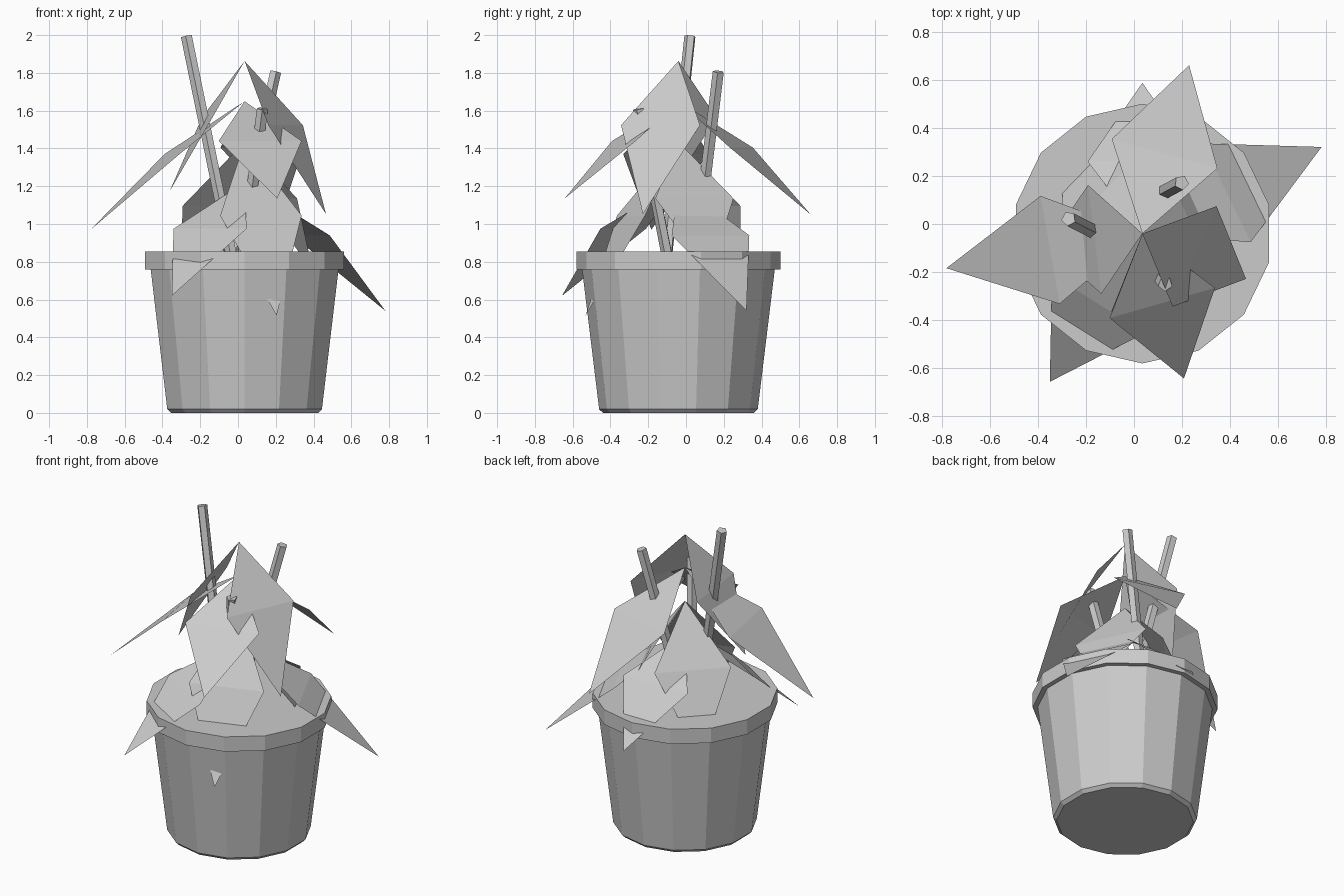
import bpy, math
from mathutils import Vector

if "Cube" in bpy.data.objects:
    bpy.data.objects.remove(bpy.data.objects["Cube"])

CX, CY = 0.035, -0.04      # plant axis


def make(name, verts, faces):
    me = bpy.data.meshes.new(name)
    me.from_pydata(verts, [], faces)
    me.update()
    ob = bpy.data.objects.new(name, me)
    bpy.context.collection.objects.link(ob)
    return ob


def lathe(name, profile, n):
    """Closed solid of revolution from (radius, z) rings."""
    verts, faces = [], []
    for r, z in profile:
        for i in range(n):
            a = 2 * math.pi * i / n - math.pi / 2
            verts.append((CX + r * math.cos(a), CY + r * math.sin(a), z))
    for k in range(len(profile) - 1):
        for i in range(n):
            j = (i + 1) % n
            faces.append((k*n + i, k*n + j, (k+1)*n + j, (k+1)*n + i))
    faces.append(tuple(reversed(range(n))))
    faces.append(tuple(range((len(profile) - 1) * n, len(profile) * n)))
    return make(name, verts, faces)


# Pot with overhanging rim, 14 sides
lathe("pot", [(0.40, 0.0), (0.42, 0.02), (0.51, 0.76), (0.54, 0.76), (0.54, 0.855)], 14)


def stalk(name, base, top, r=0.031):
    base, top = Vector(base), Vector(top)
    d = top - base
    bpy.ops.mesh.primitive_cylinder_add(vertices=5, radius=r, depth=d.length,
                                        location=(base + top) / 2)
    ob = bpy.context.object
    ob.name = name
    ob.rotation_euler = d.to_track_quat('Z', 'Y').to_euler()


# Bare stalks
stalk("stalk_tall", (-0.035, -0.10, 0.84), (-0.272, 0.022, 1.994))
stalk("stalk_mid", (-0.02, 0.055, 0.84), (0.198, 0.172, 1.806))
stalk("stalk_short", (0.03, -0.10, 0.84), (0.13, -0.25, 1.61))


def leaf(name, apex_z, angle, mid, tip, half=0.228):
    """Drooping kite leaf creased across its shoulders; mid and tip are (reach, drop)."""
    a = math.radians(angle)
    c, s = math.cos(a), math.sin(a)

    def p(u, v, drop):
        return (CX + u*c - v*s, CY + u*s + v*c, apex_z - drop)
    return make(name,
                [p(0, 0, 0), p(mid[0], -half, mid[1]), p(mid[0], half, mid[1]), p(tip[0], 0, tip[1])],
                [(0, 1, 2), (1, 3, 2)])


# Leaf poses: flat or steep, small / medium / large
FLAT = {"s": ((0.30, 0.21), (0.627, 0.515)),
        "m": ((0.345, 0.245), (0.727, 0.60)),
        "l": ((0.39, 0.28), (0.828, 0.68))}
STEEP = {"s": ((0.20, 0.30), (0.40, 0.69)),
         "m": ((0.237, 0.34), (0.47, 0.81)),
         "l": ((0.265, 0.39), (0.52, 0.92))}

# Four tiers of leaves: apex height, pose, (angle, size)
TIERS = [
    (1.863, STEEP, [(-23.6, "m"), (187, "s")]),
    (1.65, FLAT, [(-74, "s"), (190, "l"), (74.5, "m")]),
    (1.435, STEEP, [(-71, "l"), (136, "m"), (25, "s")]),
    (1.22, FLAT, [(25.8, "l"), (90, "s"), (238, "m")]),
]
for t, (z, pose, leaves) in enumerate(TIERS):
    for i, (ang, size) in enumerate(leaves):
        leaf(f"leaf_tier{t + 1}_{i + 1}", z, ang, *pose[size])
